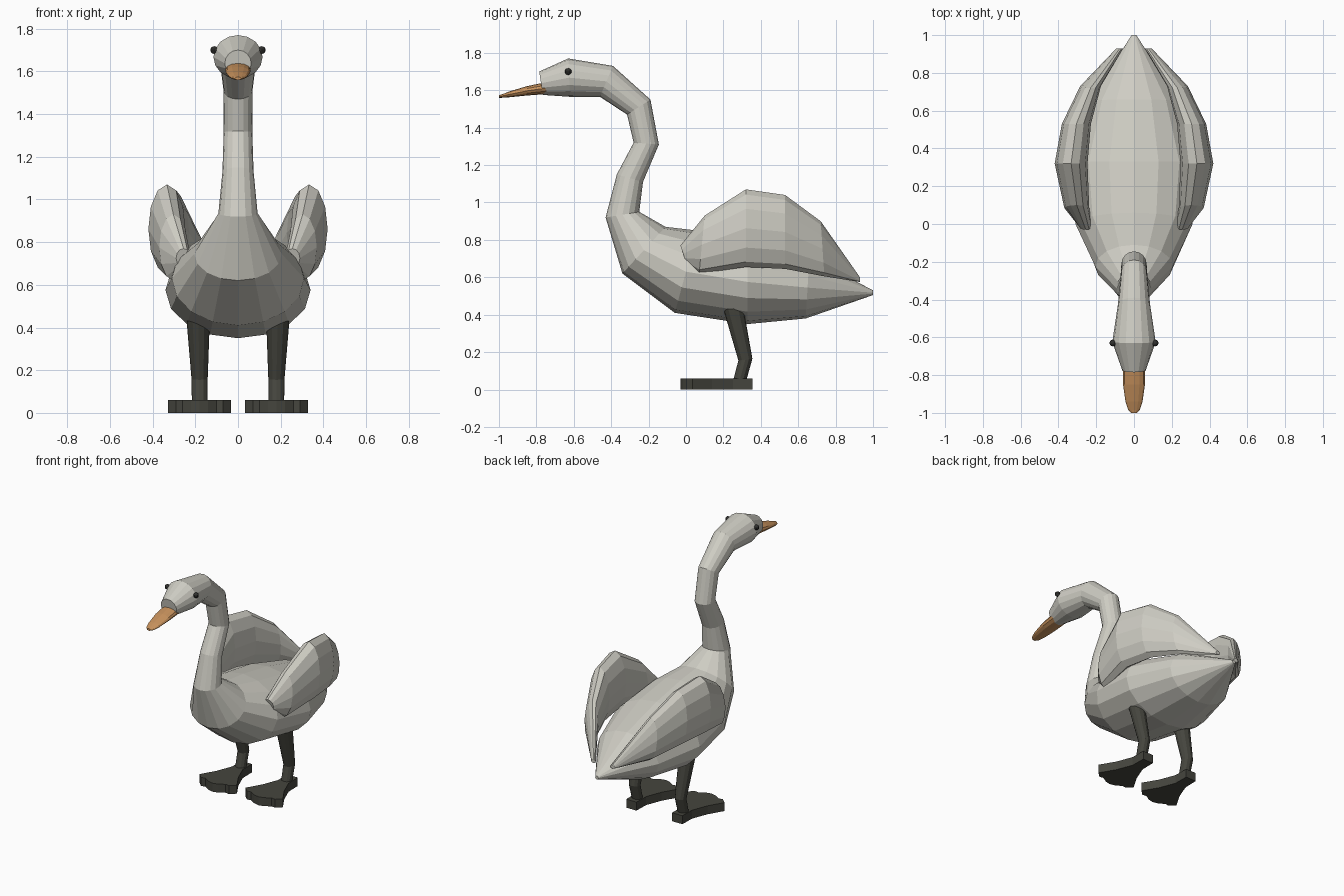
import bpy, bmesh, math
from mathutils import Vector

cube = bpy.data.objects.get("Cube")
if cube:
    bpy.data.objects.remove(cube, do_unlink=True)


def material(name, colour):
    mat = bpy.data.materials.new(name)
    mat.use_nodes = True
    mat.diffuse_color = (*colour, 1)
    bsdf = mat.node_tree.nodes["Principled BSDF"]
    bsdf.inputs["Base Color"].default_value = (*colour, 1)
    bsdf.inputs["Roughness"].default_value = 0.8
    return mat


plumage = material("pale_plumage", (0.62, 0.61, 0.55))
orange = material("orange_beak", (0.58, 0.29, 0.11))
dark = material("dark_legs", (0.06, 0.06, 0.048))
black = material("black_eye", (0.03, 0.03, 0.028))


def finish(name, bm, mat):
    bmesh.ops.recalc_face_normals(bm, faces=bm.faces[:])
    mesh = bpy.data.meshes.new(name)
    bm.to_mesh(mesh)
    bm.free()
    mesh.materials.append(mat)
    obj = bpy.data.objects.new(name, mesh)
    bpy.context.collection.objects.link(obj)
    return obj


def loft(name, rings, sides, mat):
    """Each ring: one edge (y, z), the opposite edge (y, z), centre x, half width."""
    bm = bmesh.new()
    loops = []
    for y1, z1, y2, z2, x, half in rings:
        a, b = Vector((x, y1, z1)), Vector((x, y2, z2))
        centre, up = (a + b) / 2, (a - b) / 2
        loop = []
        for i in range(sides):
            t = math.tau * i / sides
            loop.append(bm.verts.new(centre + up * math.cos(t) + Vector((half * math.sin(t), 0, 0))))
        loops.append(loop)
    for low, high in zip(loops, loops[1:]):
        for i in range(sides):
            j = (i + 1) % sides
            bm.faces.new((low[i], low[j], high[j], high[i]))
    bm.faces.new(loops[0])
    bm.faces.new(loops[-1])
    return finish(name, bm, mat)


# Body, neck and head in one tube from tail to face
loft("body_neck_head", [
    (1.00, 0.53, 1.00, 0.505, 0, 0.012),
    (0.66, 0.71, 0.64, 0.38, 0, 0.24),
    (0.33, 0.80, 0.33, 0.35, 0, 0.34),
    (0.06, 0.85, -0.06, 0.41, 0, 0.31),
    (-0.11, 0.87, -0.34, 0.62, 0, 0.205),
    (-0.25, 0.95, -0.43, 0.92, 0, 0.092),
    (-0.23, 1.11, -0.37, 1.15, 0, 0.073),
    (-0.145, 1.31, -0.28, 1.32, 0, 0.067),
    (-0.19, 1.55, -0.315, 1.47, 0, 0.068),
    (-0.39, 1.73, -0.46, 1.565, 0, 0.085),
    (-0.63, 1.77, -0.62, 1.565, 0, 0.115),
    (-0.785, 1.70, -0.765, 1.575, 0, 0.062),
], 16, plumage)

# Beak
loft("beak", [
    (-0.74, 1.645, -0.74, 1.58, 0, 0.06),
    (-0.85, 1.622, -0.85, 1.572, 0, 0.058),
    (-0.94, 1.595, -0.94, 1.563, 0, 0.045),
    (-0.985, 1.578, -0.985, 1.56, 0, 0.03),
    (-1.00, 1.574, -1.00, 1.56, 0, 0.014),
], 12, orange)

# Half outline of a webbed foot, from heel to middle toe
FOOT = [(0.04, 0.355), (0.042, 0.25), (0.085, 0.14), (0.147, 0.035), (0.11, 0.0),
        (0.08, 0.005), (0.04, -0.02)]


def foot(name, x):
    bm = bmesh.new()
    outline = FOOT + [(0, -0.03)] + [(-px, py) for px, py in reversed(FOOT)]
    face = bm.faces.new([bm.verts.new((x + px, py, 0)) for px, py in outline])
    result = bmesh.ops.extrude_face_region(bm, geom=[face])
    for v in result["geom"]:
        if isinstance(v, bmesh.types.BMVert):
            v.co.z = 0.06
    finish(name, bm, dark)


for side, label in ((1, "left"), (-1, "right")):
    # Raised folded wing
    loft(label + "_wing", [
        (-0.03, 0.77, 0.0, 0.68, side * 0.255, 0.035),
        (0.10, 0.93, 0.07, 0.62, side * 0.303, 0.066),
        (0.32, 1.07, 0.32, 0.655, side * 0.333, 0.087),
        (0.53, 1.04, 0.53, 0.645, side * 0.305, 0.077),
        (0.72, 0.90, 0.74, 0.605, side * 0.23, 0.055),
        (0.93, 0.60, 0.93, 0.575, side * 0.075, 0.018),
    ], 12, plumage)

    # Leg with bent ankle
    loft(label + "_leg", [
        (0.31, 0.46, 0.18, 0.48, side * 0.186, 0.056),
        (0.315, 0.39, 0.20, 0.43, side * 0.186, 0.053),
        (0.355, 0.165, 0.28, 0.155, side * 0.18, 0.038),
        (0.32, 0.04, 0.25, 0.04, side * 0.18, 0.036),
    ], 12, dark)
    foot(label + "_foot", side * 0.18)

    # Eye
    bm = bmesh.new()
    bmesh.ops.create_uvsphere(bm, u_segments=10, v_segments=8, radius=0.018)
    bmesh.ops.translate(bm, verts=bm.verts[:], vec=(side * 0.112, -0.63, 1.70))
    finish(label + "_eye", bm, black)
